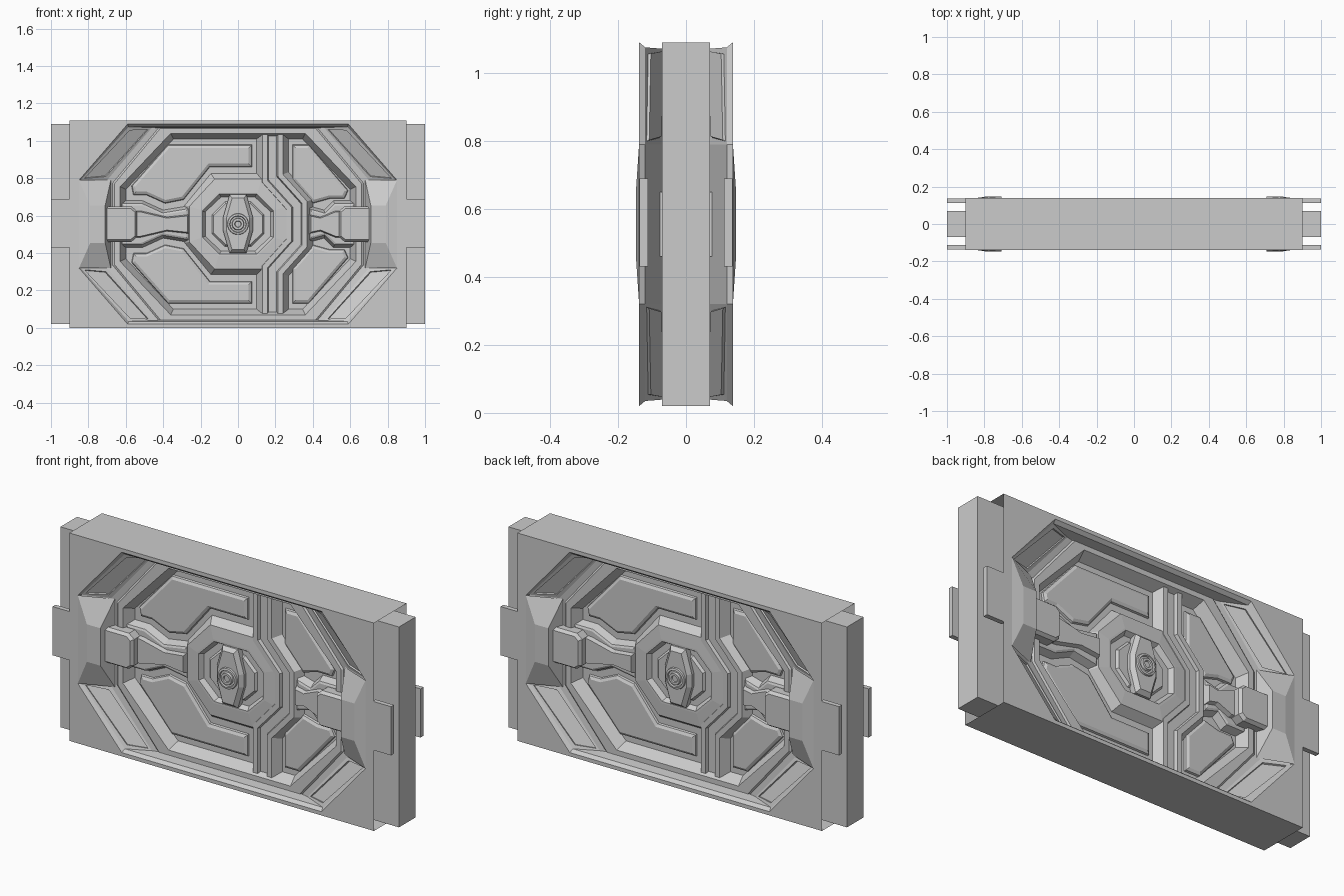
import bpy, bmesh, math
from mathutils import Vector

if "Cube" in bpy.data.objects:
    bpy.data.objects.remove(bpy.data.objects["Cube"])

CZ = 0.555  # height of the door centre


def finish(name, bm, both=True):
    """Make the front object, plus a copy turned to the back."""
    for f in bm.faces:
        f.normal_update()
        if both and f.normal.y > 0:
            f.normal_flip()
    me = bpy.data.meshes.new(name)
    bm.to_mesh(me)
    bm.free()
    ob = bpy.data.objects.new(name, me)
    bpy.context.collection.objects.link(ob)
    if both:
        back = ob.copy()
        back.name = name + "_back"
        back.rotation_euler.z = math.pi
        bpy.context.collection.objects.link(back)
    return ob


def loft_bm(rings, cap=True, closed=True):
    bm = bmesh.new()
    vs = [[bm.verts.new(p) for p in r] for r in rings]
    n = len(rings[0])
    for a, b in zip(vs, vs[1:]):
        for i in range(n if closed else n - 1):
            j = (i + 1) % n
            bm.faces.new((a[i], a[j], b[j], b[i]))
    if cap:
        bm.faces.new(vs[-1])
    return bm


def octagon(xs, xt, zt, zs, y):
    q = [(xt, zt), (xs, zs), (xs, -zs), (xt, -zt),
         (-xt, -zt), (-xs, -zs), (-xs, zs), (-xt, zt)]
    return [(x, y, CZ + z) for x, z in q]


def offset(pts, d, closed=True):
    """Mitred offset of a 2D line, to its left for positive d."""
    P = [Vector(p) for p in pts]
    n, out = len(P), []
    for i, p in enumerate(P):
        a = (p - P[i - 1]).normalized() if closed or i else None
        b = (P[(i + 1) % n] - p).normalized() if closed or i < n - 1 else None
        a, b = a or b, b or a
        na, nb = Vector((-a.y, a.x)), Vector((-b.y, b.x))
        out.append(p + (na + nb) * d / max(0.3, 1 + na.dot(nb)))
    return out


def prism(name, pts, levels):
    """Stack insets of an outline; levels are (inset, y)."""
    area = sum(a[0] * b[1] - b[0] * a[1] for a, b in zip(pts, pts[1:] + pts[:1]))
    if area < 0:
        pts = pts[::-1]
    return finish(name, loft_bm([[(p.x, y, p.y) for p in offset(pts, d)] for d, y in levels]))


def box(name, x0, x1, y0, y1, z0, z1):
    bm = bmesh.new()
    bmesh.ops.create_cube(bm, size=1)
    for v in bm.verts:
        v.co = Vector(((x0 + x1) / 2 + v.co.x * (x1 - x0),
                       (y0 + y1) / 2 + v.co.y * (y1 - y0),
                       (z0 + z1) / 2 + v.co.z * (z1 - z0)))
    return finish(name, bm, False)


def mirror_z(pts):
    return [(x, 2 * CZ - z) for x, z in pts]


# Outer frame face with octagonal opening
bm = bmesh.new()
rect = [(-.9, -.138, 0), (.9, -.138, 0), (.9, -.138, 1.11), (-.9, -.138, 1.11)]
opening = octagon(.85, .59, .535, .235, -.138)
edges = []
for loop in (rect, opening):
    v = [bm.verts.new(p) for p in loop]
    edges += [bm.edges.new((v[i], v[(i + 1) % len(v)])) for i in range(len(v))]
bmesh.ops.triangle_fill(bm, use_beauty=True, edges=edges)
finish("frame_face", bm)

# Top and bottom sheets; the frame ends stay open
for name, z, s in (("frame_top", 1.11, 1), ("frame_bottom", 0, -1)):
    bm = bmesh.new()
    bm.faces.new([bm.verts.new((x * s, y, z)) for x, y in
                  ((-.9, -.138), (.9, -.138), (.9, .138), (-.9, .138))])
    finish(name, bm, False)

# Stepped octagonal recess with slots in its diagonal slopes
bm = loft_bm([opening,
              octagon(.84, .585, .52, .235, -.12),
              octagon(.70, .46, .516, .235, -.07),
              octagon(.67, .425, .514, .22, -.065),
              octagon(.66, .415, .512, .217, -.072),
              octagon(.63, .36, .485, .20, -.072),
              octagon(.60, .345, .455, .185, -.012)])
for f in bm.faces:
    f.normal_update()
    if f.normal.y > 0:
        f.normal_flip()
slots = [list(bm.faces)[8 + i] for i in (0, 2, 4, 6)]
bmesh.ops.inset_individual(bm, faces=slots, thickness=.022)
bmesh.ops.inset_individual(bm, faces=slots, thickness=.002, depth=-.008)
finish("recess", bm)

# Four inset door panels
left = [(-.375, .98), (.075, .98), (.075, .86), (-.15, .86), (-.29, .685),
        (-.39, .665), (-.49, .71), (-.56, .71), (-.57, .76)]
right = [(.29, .98), (.38, .98), (.59, .735), (.57, .69), (.49, .69), (.40, .665), (.29, .79)]
for name, pts in (("left_panel", left), ("right_panel", right)):
    for tag, p in (("_upper", pts), ("_lower", mirror_z(pts))):
        prism(name + tag, p, [(0, -.01), (.004, -.022), (.018, -.03)])

# Door seam: grooved rib swept around the hub
path = [(.185, 1.073), (.185, .80), (.315, .655), (.315, .455), (.185, .31), (.185, .037)]
section = [(-.085, -.012), (-.055, -.058), (-.028, -.058), (-.022, -.042),
           (.022, -.042), (.028, -.058), (.055, -.058), (.085, -.012)]
finish("seam_rib", loft_bm([[(p.x, y, p.y) for p in offset(path, d, False)]
                            for d, y in section], cap=False, closed=False))

# Central hub with octagonal dish
finish("hub", loft_bm([octagon(.285, .145, .27, .10, -.012),
                       octagon(.26, .125, .24, .095, -.055),
                       octagon(.20, .105, .17, .075, -.06),
                       octagon(.19, .10, .16, .07, -.06),
                       octagon(.175, .09, .145, .065, -.035),
                       octagon(.14, .07, .12, .05, -.035),
                       octagon(.13, .065, .11, .047, -.048)]))

# Latch handle
prism("latch", [(-.045, .40), (.045, .40), (.08, .52), (.08, .59),
                (.045, .712), (-.045, .712), (-.08, .59), (-.08, .52)],
      [(0, -.035), (0, -.065), (.018, -.085)])

# Round knob
finish("knob", loft_bm([[(r * math.cos(a * math.pi / 12), y, CZ + r * math.sin(a * math.pi / 12))
                         for a in range(24)]
                        for r, y in ((.058, -.08), (.055, -.094), (.045, -.096), (.042, -.088),
                                     (.033, -.088), (.03, -.1), (.018, -.1), (.015, -.094))]))

for s, side, end, neck in ((-1, "left", .25, .38), (1, "right", .37, .44)):
    # Side boss
    base = [(.85, -.138, .235), (.68, -.068, .235), (.68, -.068, -.235), (.85, -.138, -.235)]
    top = [(.79, -.147, .10), (.71, -.147, .10), (.71, -.147, -.10), (.79, -.147, -.10)]
    finish(side + "_boss", loft_bm([[(s * x, y, CZ + z) for x, y, z in r] for r in (base, top)]))

    # Clamp block and tapering arm on a stepped base
    def sym(pts):
        return [(s * x, CZ + z) for x, z in pts] + [(s * x, CZ - z) for x, z in pts[::-1]]
    prism(side + "_arm_base", sym([(.64, .125), (.51, .125), (neck + .02, .075), (end, .10)]),
          [(0, -.012), (.015, -.05), (.025, -.055)])
    prism(side + "_arm", sym([(.57, .075), (.52, .075), (neck, .042), (end + .01, .055)]),
          [(0, -.04), (.01, -.078)])
    prism(side + "_clamp", sym([(.72, .095), (.57, .095), (.54, .07)]),
          [(0, -.03), (0, -.105), (.012, -.122)])

    # Edge tongue and thin lock plates
    a, b = sorted((s * .72, s))
    box(side + "_tongue", a, b, -.07, .07, .02, 1.09)
    a, b = sorted((s * .89, s))
    for tag, y in (("front", -.137), ("rear", .112)):
        box(side + "_plate_" + tag, a, b, y, y + .025, .43, .69)
